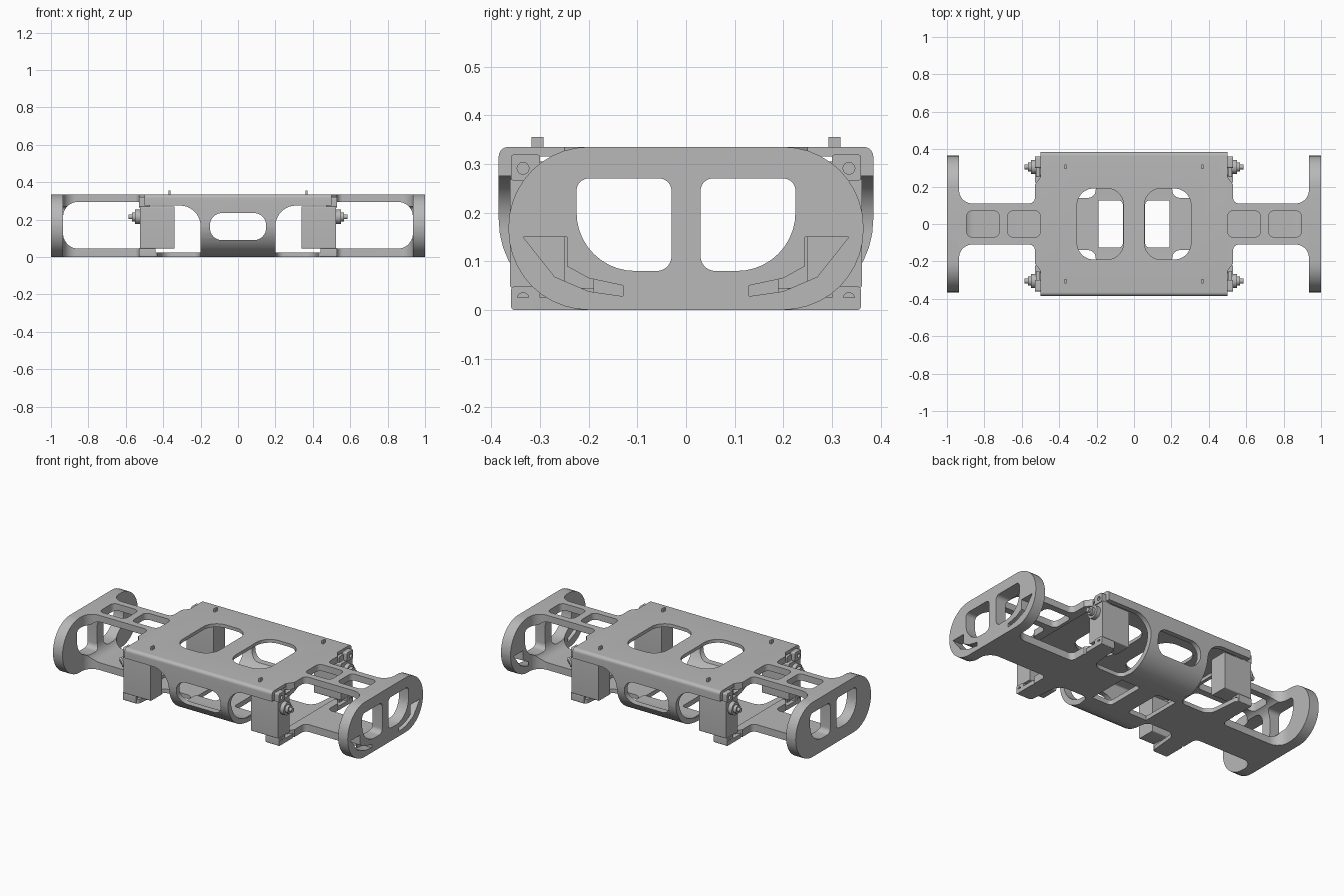
import bpy, bmesh, math
from mathutils import Vector

default = bpy.data.objects.get("Cube")
if default:
    bpy.data.objects.remove(default, do_unlink=True)

grey = bpy.data.materials.new("plain grey")
grey.use_nodes = True
grey.diffuse_color = (0.48, 0.48, 0.48, 1)
grey.node_tree.nodes["Principled BSDF"].inputs["Base Color"].default_value = (0.48, 0.48, 0.48, 1)
parts = []


def rounded(points, steps=10):
    """Polygon of (u, v[, radius]) corners with filleted corners."""
    out = []
    for i, p in enumerate(points):
        c = Vector(p[:2])
        r = p[2] if len(p) > 2 else 0
        if not r:
            out.append(c)
            continue
        a = (Vector(points[i - 1][:2]) - c).normalized()
        b = (Vector(points[(i + 1) % len(points)][:2]) - c).normalized()
        half = a.angle(b) / 2
        centre = c + (a + b).normalized() * r / math.sin(half)
        s = c + a * r / math.tan(half) - centre
        e = c + b * r / math.tan(half) - centre
        turn = s.angle_signed(e)
        for k in range(steps + 1):
            t = -turn * k / steps
            out.append(centre + Vector((s.x * math.cos(t) - s.y * math.sin(t),
                                        s.x * math.sin(t) + s.y * math.cos(t))))
    return out


def rect(u0, u1, v0, v1, r=0):
    return [(u0, v0, r), (u1, v0, r), (u1, v1, r), (u0, v1, r)]


def prism(name, points, axis, lo, hi, cutter=False):
    """Extrude a rounded outline along an axis."""
    place = {"x": lambda u, v, w: (w, u, v),
             "y": lambda u, v, w: (u, w, v),
             "z": lambda u, v, w: (u, v, w)}[axis]
    bm = bmesh.new()
    outline = rounded(points)
    low = [bm.verts.new(place(p.x, p.y, lo)) for p in outline]
    high = [bm.verts.new(place(p.x, p.y, hi)) for p in outline]
    bm.faces.new(low)
    bm.faces.new(high)
    n = len(low)
    for i in range(n):
        j = (i + 1) % n
        bm.faces.new((low[i], low[j], high[j], high[i]))
    bmesh.ops.recalc_face_normals(bm, faces=bm.faces)
    mesh = bpy.data.meshes.new(name)
    bm.to_mesh(mesh)
    bm.free()
    mesh.materials.append(grey)
    obj = bpy.data.objects.new(name, mesh)
    bpy.context.collection.objects.link(obj)
    obj.hide_render = cutter
    if not cutter:
        parts.append(obj)
    return obj


def cut(obj, *outlines):
    """Subtract prisms given as (points, axis, lo, hi)."""
    cutters = [prism("cutter", *o, cutter=True) for o in outlines]
    for c in cutters:
        mod = obj.modifiers.new("cut", "BOOLEAN")
        mod.operation = "DIFFERENCE"
        mod.solver = "EXACT"
        mod.object = c
    bpy.context.view_layer.update()
    graph = bpy.context.evaluated_depsgraph_get()
    mesh = bpy.data.meshes.new_from_object(obj.evaluated_get(graph))
    obj.modifiers.clear()
    obj.data = mesh
    for c in cutters:
        bpy.data.objects.remove(c, do_unlink=True)


def flip(points, su, sv=1):
    return [(p[0] * su, p[1] * sv, *p[2:]) for p in points]


def disc(y, z, r):
    return rect(y - r, y + r, z - r, z + r, r * 0.98)


# Central shell: hollow rounded section with wide top and cut-away corners
shell = prism("body_shell", [(-0.385, 0, 0.185), (0.385, 0, 0.185),
                             (0.385, 0.335, 0.02), (-0.385, 0.335, 0.02)], "x", -0.5, 0.5)
shell_cuts = [
    ([(-0.355, 0.03, 0.16), (0.355, 0.03, 0.16), (0.355, 0.315, 0.01), (-0.355, 0.315, 0.01)],
     "x", -0.6, 0.6),
    (rect(-0.15, 0.15, 0.09, 0.235, 0.065), "y", -0.5, 0.5)]
for s in (-1, 1):
    shell_cuts += [
        (flip([(0.2, -0.1), (0.7, -0.1), (0.7, 0.275), (0.2, 0.275, 0.11)], s), "y", -0.5, 0.5),
        (flip(rect(0.055, 0.305, -0.19, 0.19, 0.09), s), "z", 0.25, 0.4),
        (flip(rect(0.06, 0.232, -0.125, 0.125, 0.02), s), "z", -0.1, 0.1)]
cut(shell, *shell_cuts)

# One opening of the end plates, with a large lower outer corner
window = [(0.03, 0.08, 0.03), (0.225, 0.08, 0.12), (0.225, 0.27, 0.025), (0.03, 0.27, 0.025)]
slot = [(0.335, 0.15), (0.245, 0.15), (0.245, 0.09), (0.2, 0.065), (0.13, 0.05),
        (0.13, 0.028), (0.2, 0.038), (0.27, 0.068)]

for s in (-1, 1):
    side = "left" if s > 0 else "right"
    windows = [(flip(window, t), "x", *sorted((s * 0.8, s * 1.1))) for t in (-1, 1)]

    # End plate, slotted at the bottom on the left end only
    plate = prism(side + "_end_plate", rect(-0.365, 0.365, 0, 0.335, 0.165), "x",
                  *sorted((s * 0.935, s)))
    slots = [(flip(slot, t), "x", 0.8, 1.1) for t in (-1, 1)] if s > 0 else []
    cut(plate, *windows, *slots)

    # Upper and lower arms, flaring into the end plate
    edge = [(0.48, 0.25), (0.5, 0.25), (0.53, 0.21), (0.53, 0.11, 0.03),
            (0.935, 0.11, 0.07), (0.935, 0.19), (0.94, 0.19)]
    arm = prism(side + "_arms", flip(edge + flip(edge[::-1], 1, -1), s), "z", 0, 0.335)
    opening = [(0.3, 0.045), (0.935, 0.045, 0.08), (0.935, 0.295, 0.08), (0.3, 0.295)]
    cut(arm, (flip(opening, s), "y", -0.5, 0.5), *windows,
        (flip(rect(0.5, 0.675, -0.07, 0.07, 0.03), s), "z", 0.2, 0.4),
        (flip(rect(0.72, 0.895, -0.07, 0.07, 0.03), s), "z", 0.2, 0.4))

    # Floor widening out to carry the motor feet
    edge = [(0.19, 0.22), (0.2, 0.22), (0.21, 0.14, 0.04), (0.41, 0.14, 0.06),
            (0.43, 0.355, 0.02), (0.53, 0.355), (0.53, 0.22, 0.02), (0.49, 0.2)]
    prism(side + "_floor", flip(edge + flip(edge[::-1], 1, -1), s), "z", 0, 0.025)

    for t in (-1, 1):
        name = side + ("_back_" if t > 0 else "_front_")
        xs = lambda a, b: sorted((s * a, s * b))
        ys = lambda a, b: sorted((t * a, t * b))

        # Motor body with its mounting flange
        prism(name + "motor", rect(*ys(0.25, 0.362), 0.045, 0.27, 0.006), "x", *xs(0.34, 0.525))
        prism(name + "motor_flange", rect(*ys(0.26, 0.355), 0.012, 0.305, 0.006), "x",
              *xs(0.485, 0.505))

        # Lugs above and below the motor, bored for screws
        for label, z0, z1, x0 in (("upper", 0.265, 0.32, 0.47), ("lower", 0.0, 0.048, 0.44)):
            lug = prism(name + label + "_lug", rect(*ys(0.3, 0.36), z0, z1, 0.008), "x",
                        *xs(x0, 0.53))
            z = 0.291 if label == "upper" else 0.023
            cut(lug, (disc(t * 0.335, z, 0.012), "x", -0.7, 0.7))

        # Output gear housing and shaft
        prism(name + "gear_housing", disc(t * 0.305, 0.215, 0.038), "x", *xs(0.52, 0.55))
        prism(name + "shaft_collar", disc(t * 0.305, 0.215, 0.024), "x", *xs(0.54, 0.568))
        prism(name + "shaft", disc(t * 0.305, 0.215, 0.013), "x", *xs(0.55, 0.585))

        # Small tab standing on the top
        prism(name + "top_tab", rect(*xs(0.361, 0.371), *ys(0.293, 0.318)), "z", 0.33, 0.355)

bpy.ops.object.select_all(action="DESELECT")
for obj in parts:
    obj.select_set(True)
bpy.context.view_layer.objects.active = shell
bpy.ops.object.shade_smooth_by_angle(angle=math.radians(35))
